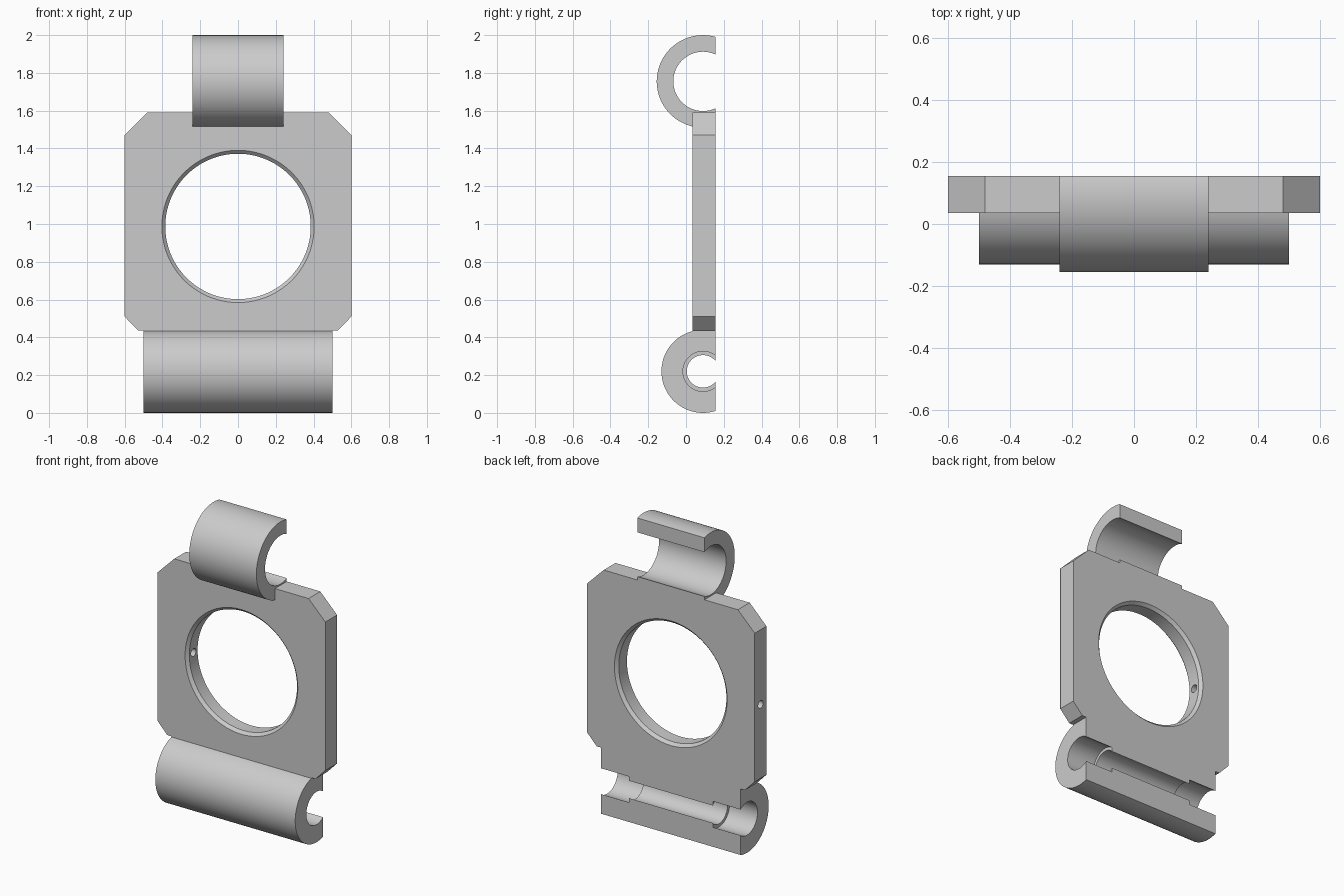
import bpy
import bmesh
import math
from mathutils import Vector

if "Cube" in bpy.data.objects:
    bpy.data.objects.remove(bpy.data.objects["Cube"], do_unlink=True)

FRONT, BACK = 0.035, 0.155      # faces of the plate along y
AXIS_Y = 0.09                   # shared depth of both barrel axes
TOP_Z, LOW_Z = 1.755, 0.22      # barrel axis heights
RING_Z = 0.987                  # centre of the large opening

steel = bpy.data.materials.new("plain grey steel")
steel.use_nodes = True
GREY = (0.6, 0.6, 0.6, 1.0)
steel.diffuse_color = GREY
steel.node_tree.nodes["Principled BSDF"].inputs["Base Color"].default_value = GREY


def finish(name, bm):
    bmesh.ops.recalc_face_normals(bm, faces=bm.faces)
    mesh = bpy.data.meshes.new(name)
    bm.to_mesh(mesh)
    bm.free()
    mesh.materials.append(steel)
    obj = bpy.data.objects.new(name, mesh)
    bpy.context.collection.objects.link(obj)
    return obj


def prism(name, outline, y0, y1):
    """Extrude an x-z outline along y."""
    bm = bmesh.new()
    face = bm.faces.new([bm.verts.new((x, y0, z)) for x, z in outline])
    extruded = bmesh.ops.extrude_face_region(bm, geom=[face])["geom"]
    verts = [v for v in extruded if isinstance(v, bmesh.types.BMVert)]
    bmesh.ops.translate(bm, verts=verts, vec=(0, y1 - y0, 0))
    return finish(name, bm)


def lathe(name, profile, axis, centre, count=96):
    """Closed turned solid from (position, radius) pairs along the x or y axis."""
    bm = bmesh.new()
    rings = []
    for pos, rad in profile:
        ring = []
        for i in range(count):
            a = math.tau * (i + 0.5) / count
            u, w = rad * math.cos(a), rad * math.sin(a)
            local = (pos, u, w) if axis == "x" else (u, pos, w)
            ring.append(bm.verts.new(Vector(local) + Vector(centre)))
        rings.append(ring)
    for a, b in zip(rings, rings[1:]):
        for i in range(count):
            j = (i + 1) % count
            bm.faces.new((a[i], a[j], b[j], b[i]))
    bm.faces.new(rings[0])
    bm.faces.new(rings[-1])
    return finish(name, bm)


def combine(target, tool, operation):
    """Apply a boolean and drop the tool."""
    tool.hide_render = True
    mod = target.modifiers.new(tool.name, "BOOLEAN")
    mod.operation = operation
    mod.solver = "EXACT"
    mod.object = tool
    bpy.context.view_layer.objects.active = target
    bpy.ops.object.modifier_apply(modifier=mod.name)
    bpy.data.objects.remove(tool, do_unlink=True)


# Plate with clipped corners, and a tab reaching down into the lower barrel
half = [(0.48, 1.59), (0.6, 1.47), (0.6, 0.51), (0.53, 0.437), (0.5, 0.437), (0.5, 0.3)]
outline = half + [(-x, z) for x, z in reversed(half)]
bracket = prism("hinge_bracket", outline, FRONT, BACK + 0.03)

# Barrels
top_centre, low_centre = (0, AXIS_Y, TOP_Z), (0, AXIS_Y, LOW_Z)
combine(bracket, lathe("upper_barrel", [(-0.24, 0.245), (0.24, 0.245)], "x", top_centre), "UNION")
combine(bracket, lathe("lower_barrel", [(-0.5, 0.22), (0.5, 0.22)], "x", low_centre), "UNION")

# Barrel bores, the lower one widened at both ends
combine(bracket, lathe("upper_bore", [(-0.4, 0.157), (0.4, 0.157)], "x", top_centre), "DIFFERENCE")
stepped = [(-0.7, 0.106), (-0.3, 0.106), (-0.3, 0.086),
           (0.3, 0.086), (0.3, 0.106), (0.7, 0.106)]
combine(bracket, lathe("lower_bore", stepped, "x", low_centre), "DIFFERENCE")

# Flat back trimming the plate and opening the barrels
square = [(-1, -1), (1, -1), (1, 3), (-1, 3)]
combine(bracket, prism("back_trim", square, BACK, 1.0), "DIFFERENCE")

# Large opening with bevelled rims
R, C = 0.385, 0.018
opening = [(FRONT - C, R + 2 * C), (FRONT + C, R), (BACK - C, R), (BACK + C, R + 2 * C)]
combine(bracket, lathe("ring_opening", opening, "y", (0, 0, RING_Z)), "DIFFERENCE")

# Small set-screw hole through one side wall
screw = [(-0.8, 0.025), (-0.2, 0.025)]
combine(bracket, lathe("screw_hole", screw, "x", (0, 0.095, RING_Z), 32), "DIFFERENCE")

bpy.ops.object.select_all(action="DESELECT")
bracket.select_set(True)
bpy.context.view_layer.objects.active = bracket
bpy.ops.object.shade_smooth_by_angle(angle=math.radians(30))
